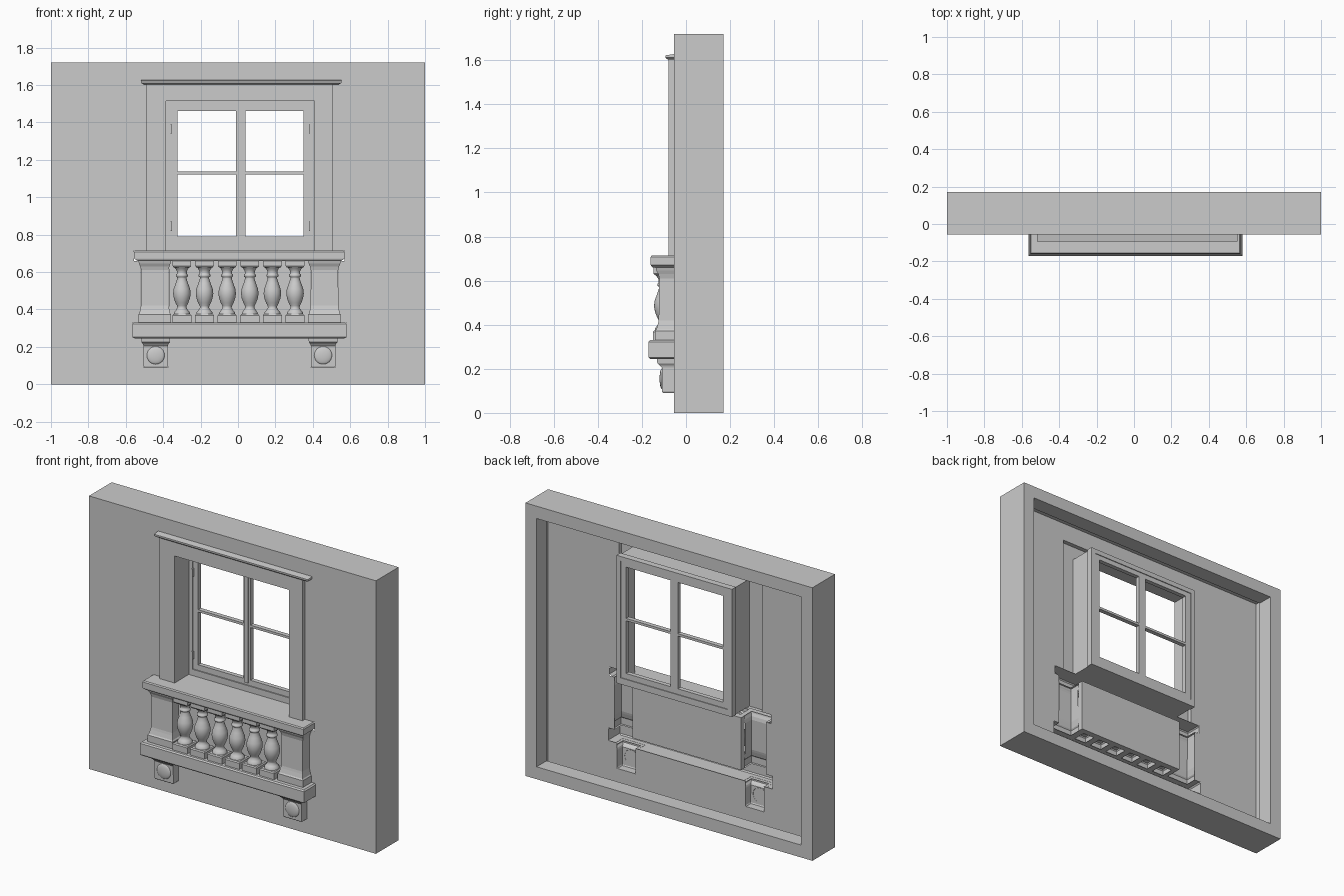
import bpy, bmesh
from math import cos, sin, pi
from mathutils import Matrix

if "Cube" in bpy.data.objects:
    bpy.data.objects.remove(bpy.data.objects["Cube"])

FRONT = -0.055      # wall face
PROUD = -0.08       # face of the window surround
GLASS = 0.06        # front of the window frame
NICHE = -0.02       # panel behind the balusters


def finish(name, bm):
    bmesh.ops.remove_doubles(bm, verts=bm.verts, dist=1e-5)
    me = bpy.data.meshes.new(name)
    bm.to_mesh(me)
    bm.free()
    ob = bpy.data.objects.new(name, me)
    bpy.context.collection.objects.link(ob)
    return ob


def sheet(name, axis, level, u, v, holes=(), flip=False):
    """Flat sheet across an axis with rectangular holes (u0, u1, v0, v1)."""
    put = {'x': lambda a, b: (level, a, b), 'y': lambda a, b: (a, level, b),
           'z': lambda a, b: (a, b, level)}[axis]
    us = sorted({c for c in [*u, *(c for h in holes for c in h[:2])] if u[0] <= c <= u[1]})
    vs = sorted({c for c in [*v, *(c for h in holes for c in h[2:])] if v[0] <= c <= v[1]})
    bm = bmesh.new()
    for a, b in zip(us, us[1:]):
        for c, d in zip(vs, vs[1:]):
            m, n = (a + b) / 2, (c + d) / 2
            if any(h[0] < m < h[1] and h[2] < n < h[3] for h in holes):
                continue
            q = [(a, c), (b, c), (b, d), (a, d)]
            bm.faces.new([bm.verts.new(put(*p)) for p in (q[::-1] if flip else q)])
    return finish(name, bm)


def loft(name, rings, closed, smooth=False):
    bm = bmesh.new()
    rows = [[bm.verts.new(p) for p in r] for r in rings]
    n = len(rings[0])
    for a, b in zip(rows, rows[1:]):
        for i in range(n if closed else n - 1):
            j = (i + 1) % n
            bm.faces.new((a[i], a[j], b[j], b[i]))
    for f in bm.faces:
        f.smooth = smooth
    return finish(name, bm)


def relief(name, cx, profile, back=FRONT):
    """Open-backed block standing on the wall; profile is (z, half width, front y)."""
    return loft(name, [[(cx - w, back, z), (cx - w, y, z), (cx + w, y, z), (cx + w, back, z)]
                       for z, w, y in profile], False)


def rect_rings(name, x0, x1, z0, z1, steps):
    """Rectangular tube through the wall; steps are (inset, y)."""
    return loft(name, [[(x0 + i, y, z0 + i), (x1 - i, y, z0 + i),
                        (x1 - i, y, z1 - i), (x0 + i, y, z1 - i)] for i, y in steps], True)


def box(name, x0, x1, y0, y1, z0, z1):
    bm = bmesh.new()
    bmesh.ops.create_cube(bm, size=1, matrix=Matrix.Translation(
        ((x0 + x1) / 2, (y0 + y1) / 2, (z0 + z1) / 2)) @ Matrix.Diagonal((x1 - x0, y1 - y0, z1 - z0, 1)))
    return finish(name, bm)


PIERS = (-0.445, 0.4625)
BRACKETS = (-0.44, 0.455)
BALUSTERS = [-0.30 + 0.121 * i for i in range(6)]
BY = -0.098         # baluster centre line

# wall: face sheet plus the folded outer rim
sheet("wall_face", 'y', FRONT, (-1, 1), (0, 1.72), [
    (-0.49, 0.505, 0.7, 1.605), (-0.555, 0.57, 0.66, 0.715),
    (-0.52, 0.538, 0.33, 0.66), (-0.565, 0.58, 0.25, 0.33),
    *[(c - 0.065, c + 0.065, 0.09, 0.25) for c in BRACKETS]])
rect_rings("wall_rim", -1, 1, 0, 1.72, [(0.078, 0.07), (0.078, 0.17), (0, 0.17), (0, FRONT)])

# window surround, reveal and cornice
sheet("surround_face", 'y', PROUD, (-0.49, 0.505), (0.715, 1.605), [(-0.385, 0.41, 0.7, 1.515)])
relief("surround_edge_left", 0.0075, [(0.715, 0.4975, FRONT), (1.605, 0.4975, FRONT)])
bpy.data.objects.remove(bpy.data.objects["surround_edge_left"])
rect_rings("surround_edge", -0.49, 0.505, 0.715, 1.605, [(0, FRONT), (0, PROUD)])
rect_rings("window_reveal", -0.385, 0.41, 0.715, 1.515, [(0, PROUD), (0, GLASS + 0.01)])
relief("cornice", 0.0175, [(1.603, 0, -0.075), (1.603, 0.52, -0.083), (1.612, 0.537, -0.094),
                           (1.622, 0.537, -0.094), (1.628, 0.535, FRONT)])

# window frame, sashes and glazing bars
L, R, B, T = -0.39, 0.415, 0.715, 1.52
for nm, a, b, c, d in (("left", L, -0.36, B, T), ("right", 0.385, R, B, T),
                       ("bottom", -0.36, 0.385, B, 0.755), ("top", -0.36, 0.385, 1.49, T)):
    box("window_frame_" + nm, a, b, GLASS, 0.1, c, d)
for s, (x0, x1) in (("left", (-0.36, 0.014)), ("right", (0.014, 0.385))):
    a, b = (x0 + 0.036, x1 - 0.024) if s == "left" else (x0 + 0.026, x1 - 0.035)
    for nm, dims in (("stile_a", (x0, a, 0.755, 1.49)), ("stile_b", (b, x1, 0.755, 1.49)),
                     ("lower_rail", (a, b, 0.755, 0.79)), ("upper_rail", (a, b, 1.46, 1.49)),
                     ("glazing_bar", (a, b, 1.122, 1.137))):
        box(f"sash_{s}_{nm}", *dims[:2], 0.067, 0.095, *dims[2:])
    for z in (0.82, 1.34):
        h = -0.36 if s == "left" else 0.385
        box("hinge_" + s, h - 0.006, h + 0.006, GLASS - 0.006, 0.07, z, z + 0.05)
box("meeting_cover", 0.004, 0.026, 0.06, 0.07, 0.77, 1.48)

# hand rail with sill top, open below where piers and balusters enter
relief("hand_rail", 0.0075, [(0.66, 0.545, -0.152), (0.668, 0.556, -0.159), (0.672, 0.5625, -0.16),
                             (0.708, 0.5625, -0.16), (0.715, 0.557, -0.155)])
sheet("hand_rail_top", 'z', 0.715, (-0.5495, 0.5645), (-0.155, FRONT))
sheet("window_sill", 'z', 0.716, (-0.385, 0.41), (FRONT, GLASS))
cap_holes = [(c - 0.04, c + 0.04, BY - 0.04, BY + 0.04) for c in BALUSTERS]
pier_holes = [(c - 0.075, c + 0.075, -0.125, FRONT) for c in PIERS]
sheet("hand_rail_underside", 'z', 0.66, (-0.5375, 0.5525), (-0.152, FRONT),
      cap_holes + pier_holes, True)

# bottom slab
relief("balcony_slab", 0.0075, [(0.245, 0.56, -0.163), (0.252, 0.5725, -0.17), (0.322, 0.5725, -0.17),
                                (0.33, 0.565, -0.163)])
sheet("balcony_slab_top", 'z', 0.33, (-0.5575, 0.5725), (-0.163, FRONT), cap_holes + pier_holes)
sheet("balcony_slab_underside", 'z', 0.245, (-0.5525, 0.5675), (-0.163, FRONT),
      [(c - 0.06, c + 0.06, -0.11, FRONT) for c in BRACKETS], True)

# niche behind the balusters
sheet("niche_panel", 'y', NICHE, (-0.37, 0.3875), (0.33, 0.66))
sheet("niche_top", 'z', 0.66, (-0.37, 0.3875), (FRONT, NICHE), cap_holes, True)
sheet("niche_floor", 'z', 0.33, (-0.37, 0.3875), (FRONT, NICHE), cap_holes)
sheet("niche_side_left", 'x', -0.37, (FRONT, NICHE), (0.33, 0.66))
sheet("niche_side_right", 'x', 0.3875, (FRONT, NICHE), (0.33, 0.66), flip=True)

# corner piers
for c in PIERS:
    relief("pier", c, [(0.33, 0.088, -0.14), (0.372, 0.088, -0.14), (0.38, 0.082, -0.134),
                       (0.405, 0.077, -0.127), (0.42, 0.074, -0.124), (0.61, 0.073, -0.121),
                       (0.63, 0.078, -0.126), (0.645, 0.084, -0.134), (0.66, 0.088, -0.138)])

# brackets with round bosses
for c in BRACKETS:
    relief("bracket", c, [(0.09, 0, FRONT), (0.09, 0.061, -0.104), (0.096, 0.065, -0.108),
                          (0.205, 0.065, -0.11), (0.215, 0.068, -0.118), (0.225, 0.076, -0.13),
                          (0.246, 0.078, -0.132)])
    bm = bmesh.new()
    bmesh.ops.create_uvsphere(bm, u_segments=24, v_segments=12, radius=1, matrix=Matrix.Translation(
        (c, -0.108, 0.155)) @ Matrix.Diagonal((0.048, 0.012, 0.048, 1)))
    bmesh.ops.delete(bm, geom=[v for v in bm.verts if v.co.y > -0.107], context='VERTS')
    for f in bm.faces:
        f.smooth = True
    finish("bracket_boss", bm)

# balusters: turned body between a square cap and plinth
TURNED = [(0.375, 0.043), (0.385, 0.042), (0.395, 0.033), (0.41, 0.024), (0.42, 0.026), (0.435, 0.034),
          (0.46, 0.043), (0.485, 0.047), (0.51, 0.044), (0.54, 0.033), (0.565, 0.025), (0.573, 0.025),
          (0.576, 0.032), (0.586, 0.032), (0.59, 0.026), (0.605, 0.027), (0.618, 0.034), (0.627, 0.042)]


def square_ring(c, h, z):
    return [(c - h, BY - h, z), (c + h, BY - h, z), (c + h, BY + h, z), (c - h, BY + h, z)]


for c in BALUSTERS:
    body = loft("baluster_body", [[(c + r * cos(2 * pi * i / 24), BY + r * sin(2 * pi * i / 24), z)
                                   for i in range(24)] for z, r in TURNED], True, True)
    loft("baluster_plinth", [square_ring(c, h, z) for h, z in
                             ((0.051, 0.33), (0.051, 0.368), (0.046, 0.375), (0.022, 0.375))], True)
    loft("baluster_cap", [square_ring(c, h, z) for h, z in
                          ((0.022, 0.625), (0.044, 0.625), (0.05, 0.633), (0.05, 0.66))], True)
